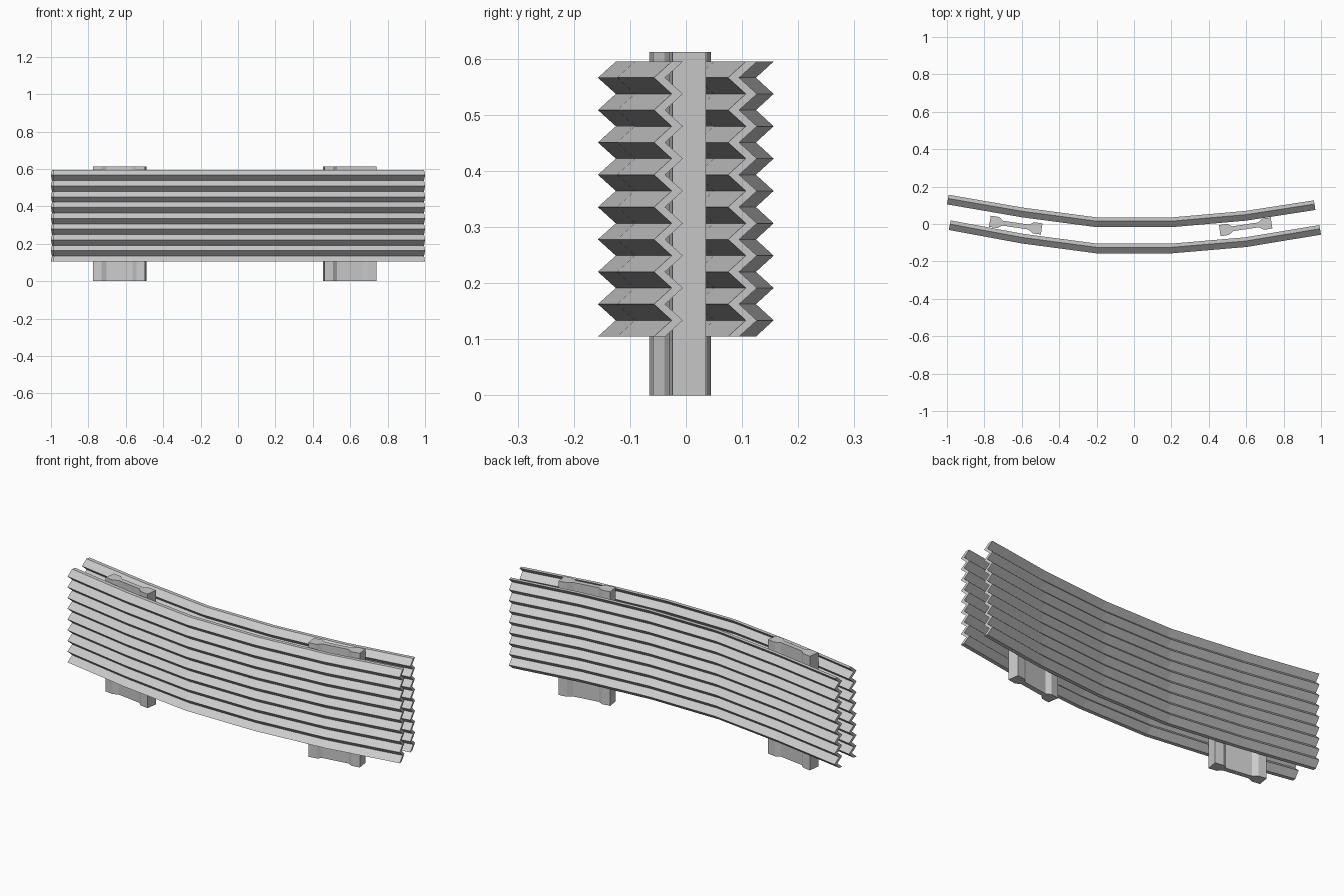
import bpy, bmesh, math
from mathutils import Vector, Matrix

cube = bpy.data.objects.get("Cube")
if cube:
    bpy.data.objects.remove(cube, do_unlink=True)

steel = bpy.data.materials.new("galvanised_grey")
steel.use_nodes = True
GREY = (0.6, 0.6, 0.6, 1)
steel.diffuse_color = GREY
steel.node_tree.nodes["Principled BSDF"].inputs["Base Color"].default_value = GREY


def finish(name, bm):
    bmesh.ops.recalc_face_normals(bm, faces=bm.faces)
    mesh = bpy.data.meshes.new(name)
    bm.to_mesh(mesh)
    bm.free()
    mesh.materials.append(steel)
    obj = bpy.data.objects.new(name, mesh)
    bpy.context.collection.objects.link(obj)
    return obj


# Zigzag cross-section as (depth, height) pairs, running down the front and up the back
FOLDS, Z_LOW, Z_HIGH, RIDGE, THICK = 17, 0.105, 0.595, 0.032, 0.02
front = [(RIDGE * (1 - i % 2), Z_HIGH + (Z_LOW - Z_HIGH) * i / FOLDS)
         for i in range(FOLDS + 1)]
section = front + [(d + THICK, z) for d, z in reversed(front)]


def corrugated_panel(name, path):
    """Sweep the zigzag section along a bent path of front ridge points."""
    pts = [Vector(p) for p in path]
    bm = bmesh.new()
    rings = []
    for i, p in enumerate(pts):
        along = (pts[min(i + 1, len(pts) - 1)] - pts[max(i - 1, 0)]).normalized()
        back = Vector((-along.y, along.x))
        rings.append([bm.verts.new((*(p + back * d), z)) for d, z in section])
    n = len(section)
    for a, b in zip(rings, rings[1:]):
        for j in range(n):
            k = (j + 1) % n
            bm.faces.new((a[j], a[k], b[k], b[j]))
    # End caps, one quad per fold
    for ring in (rings[0], rings[-1]):
        for j in range(FOLDS):
            bm.faces.new((ring[j], ring[j + 1], ring[n - 2 - j], ring[n - 1 - j]))
    return finish(name, bm)


corrugated_panel("front_panel", [(-0.99, -0.032), (-0.6, -0.104), (-0.2, -0.157),
                                 (0.2, -0.157), (0.6, -0.123), (1.0, -0.057)])
corrugated_panel("back_panel", [(-1.0, 0.105), (-0.6, 0.036), (-0.2, -0.017),
                                (0.2, -0.017), (0.6, 0.018), (0.97, 0.075)])


def post(name, x, y, angle):
    """Upright with thick tapered flanges and a thin web."""
    quarter = [(0.14, 0.03), (0.095, 0.03), (0.07, 0.013)]
    half = quarter + [(-u, v) for u, v in reversed(quarter)]
    outline = half + [(-u, -v) for u, v in half]
    bm = bmesh.new()
    face = bm.faces.new([bm.verts.new((u, v, 0)) for u, v in outline])
    up = bmesh.ops.extrude_face_region(bm, geom=[face], use_keep_orig=True)["geom"]
    bmesh.ops.translate(bm, vec=(0, 0, 0.612),
                        verts=[g for g in up if isinstance(g, bmesh.types.BMVert)])
    bm.transform(Matrix.Translation((x, y, 0)) @ Matrix.Rotation(angle, 4, "Z"))
    return finish(name, bm)


post("right_post", -0.632, -0.006, math.radians(-8.5))
post("left_post", 0.597, -0.015, math.radians(8.5))
